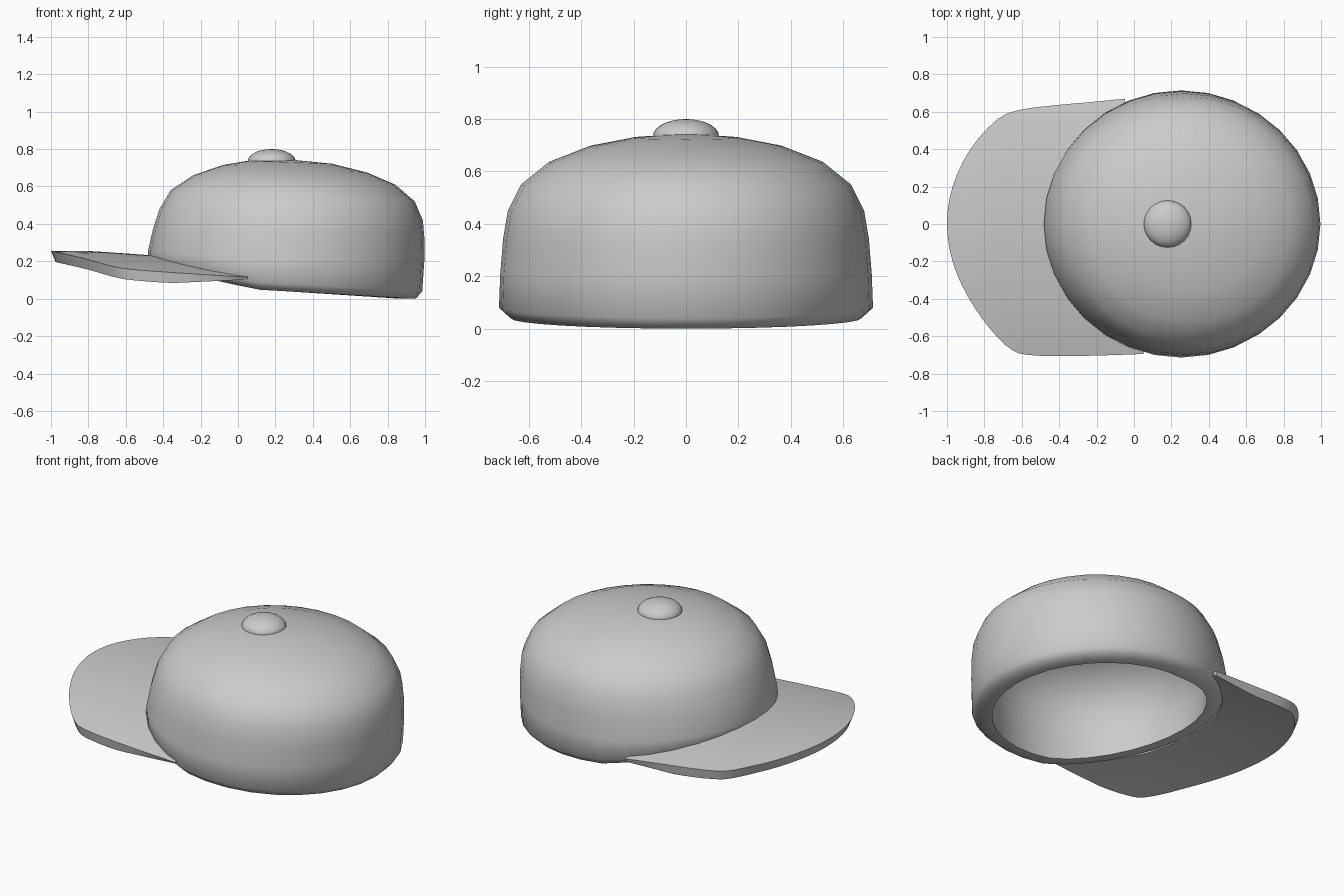
import bpy, bmesh
from math import cos, sin, pi, radians
from mathutils import Vector

if "Cube" in bpy.data.objects:
    bpy.data.objects.remove(bpy.data.objects["Cube"])


def finish(bm, name, angle):
    bmesh.ops.recalc_face_normals(bm, faces=bm.faces)
    me = bpy.data.meshes.new(name)
    bm.to_mesh(me)
    bm.free()
    ob = bpy.data.objects.new(name, me)
    bpy.context.collection.objects.link(ob)
    bpy.ops.object.select_all(action='DESELECT')
    ob.select_set(True)
    bpy.context.view_layer.objects.active = ob
    bpy.ops.object.shade_smooth_by_angle(angle=radians(angle))
    return ob


def bridge(bm, a, b, closed):
    n = len(a)
    for i in range(n if closed else n - 1):
        j = (i + 1) % n
        bm.faces.new((a[i], a[j], b[j], b[i]))


# Crown: tilted oval rings
# (x min, x max, half depth, z at x min, z at x max, front arch height)
SEG = 32
outer = [(-0.44, 0.95, 0.67, 0.08, 0.0, .09), (-0.48, 0.985, 0.714, 0.12, 0.04, .08),
         (-0.482, 0.996, 0.709, 0.22, 0.20, .03), (-0.455, 0.997, 0.698, 0.37, 0.32, 0),
         (-0.42, 0.988, 0.68, 0.48, 0.42, 0), (-0.36, 0.945, 0.63, 0.58, 0.52, 0),
         (-0.24, 0.84, 0.525, 0.66, 0.61, 0), (-0.08, 0.69, 0.37, 0.715, 0.675, 0),
         (0.05, 0.5, 0.2, 0.737, 0.722, 0)]
inner = [(a + .09, b - .09, d - .09, z - .07, w - .07, h)
         for a, b, d, z, w, h in outer[3:]]
rim = (-0.36, 0.87, 0.60, 0.08, 0.0, .09)

bm = bmesh.new()
loops = []
for a, b, d, zl, zr, arch in outer[::-1] + [rim] + inner:
    ring = []
    for i in range(SEG):
        t = 2 * pi * i / SEG
        f = (1 + cos(t)) / 2
        x = a + (b - a) * f
        z = zl + (zr - zl) * f + arch * max(0, .1 - x) / .55
        ring.append(bm.verts.new((x, d * sin(t), z)))
    loops.append(ring)
for a, b in zip(loops, loops[1:]):
    bridge(bm, a, b, True)
for ring, z in ((loops[0], 0.745), (loops[-1], 0.675)):
    tip = bm.verts.new((0.27, 0, z))
    for i in range(SEG):
        bm.faces.new((ring[i], ring[(i + 1) % SEG], tip))
finish(bm, "crown", 60)


# Brim: curved sheet lofted from the crown wall to its outer edge
def smooth_path(pts, n):
    p = [Vector(q) for q in pts]
    p = [p[0] * 2 - p[1]] + p + [p[-1] * 2 - p[-2]]
    out = []
    for a, b, c, d in zip(p, p[1:], p[2:], p[3:]):
        for k in range(n):
            t = k / n
            out.append(.5 * (2 * b + (c - a) * t + (2 * a - 5 * b + 4 * c - d) * t ** 2
                             + (3 * b - a - 3 * c + d) * t ** 3))
    return out + [p[-2]]


edge = smooth_path(
    [(0.05, -.695), (-.15, -.702), (-.35, -.706), (-.54, -.702), (-.65, -.675),
     (-.77, -.56), (-.89, -.385), (-.97, -.2), (-1, 0), (-.97, .2), (-.875, .4),
     (-.73, .56), (-.61, .61), (-.42, .635), (-.23, .652), (-.05, .67)], 3)
STEPS = 6


def brim_top(x, y):
    return min(.256, .2 - .07 * x) - .083 * (y / .7) ** 2


def brim_sheet(bm, bottom):
    rows = []
    for k in range(STEPS + 1):
        row = []
        for i, (ex, ey) in enumerate(edge):
            t = radians(253.5 - (253.5 - 115) * i / (len(edge) - 1))
            ix, iy = .26 + .71 * cos(t), .68 * sin(t)
            f = k / STEPS
            if bottom:
                ex, ey = ex * .975, ey * .985
            x, y = ix + (ex - ix) * f, iy + (ey - iy) * f
            z = brim_top(x, y)
            if bottom:
                z -= min(.06, max(.012, .02 - .11 * x))
            row.append(bm.verts.new((x, y, z)))
        rows.append(row)
    for a, b in zip(rows, rows[1:]):
        bridge(bm, a, b, False)
    return rows


bm = bmesh.new()
top, low = brim_sheet(bm, False), brim_sheet(bm, True)
bridge(bm, top[-1], low[-1], False)
bridge(bm, top[0], low[0], False)
for side in (0, -1):
    bridge(bm, [r[side] for r in top], [r[side] for r in low], False)
finish(bm, "brim", 35)

# Button on top
bpy.ops.mesh.primitive_uv_sphere_add(segments=24, ring_count=14, radius=1,
                                     location=(0.18, 0, 0.735))
button = bpy.context.object
button.name = "button"
button.scale = (0.128, 0.126, 0.065)
bpy.ops.object.transform_apply(location=False, rotation=False, scale=True)
bpy.ops.object.shade_smooth_by_angle(angle=radians(50))
